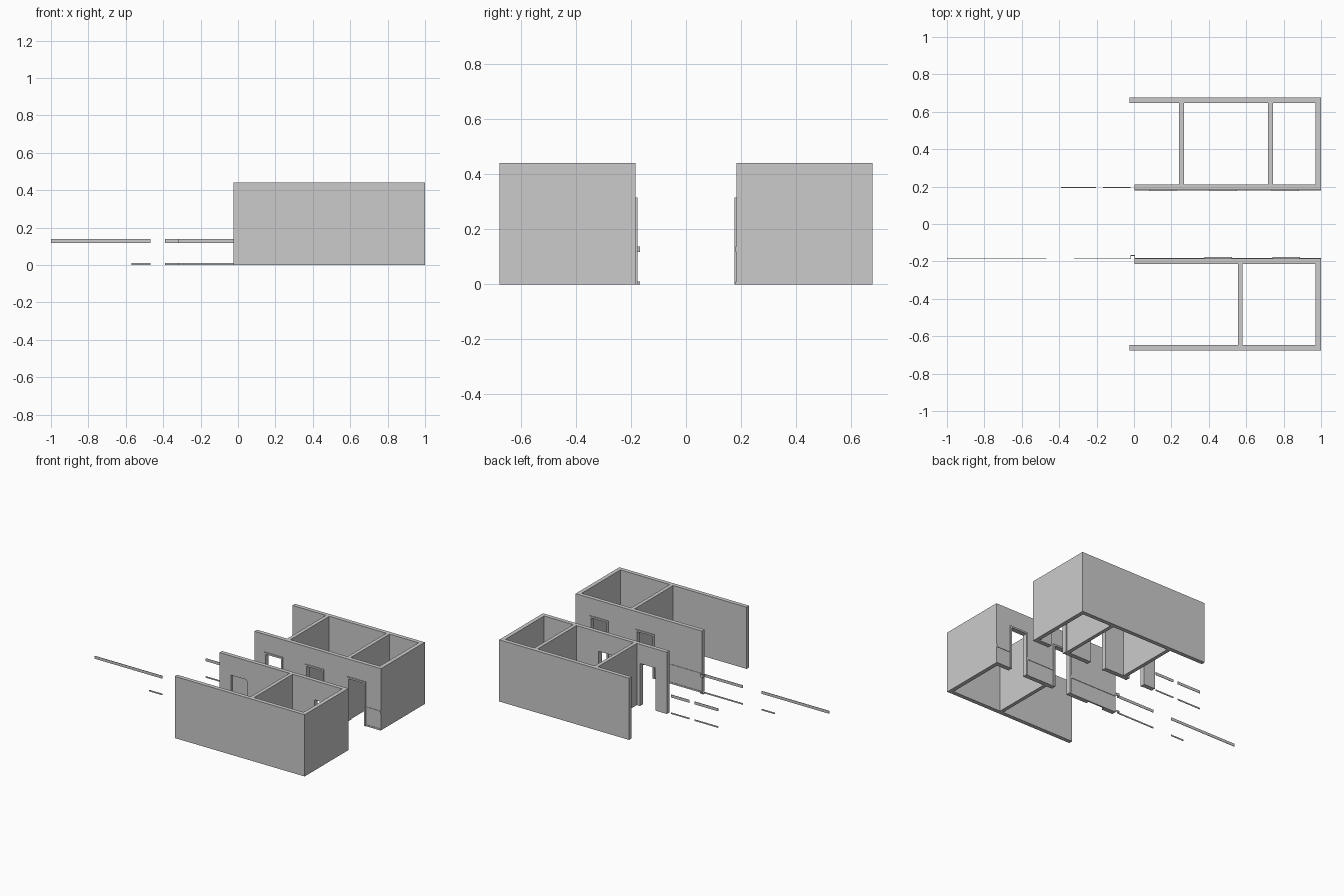
import bpy, bmesh, math
from mathutils import Vector

if "Cube" in bpy.data.objects:
    bpy.data.objects.remove(bpy.data.objects["Cube"])

H = 0.44            # wall height
OUT = 0.677         # outer face of both blocks
T = 0.029           # wall thickness
DOOR_H = 0.303
FRAME = 0.012


def finish(name, bm):
    bmesh.ops.recalc_face_normals(bm, faces=bm.faces)
    me = bpy.data.meshes.new(name)
    bm.to_mesh(me)
    bm.free()
    ob = bpy.data.objects.new(name, me)
    bpy.context.collection.objects.link(ob)
    return ob


def prism(name, pts, offset):
    """Extrude a flat outline along an offset vector."""
    bm = bmesh.new()
    f = bm.faces.new([bm.verts.new(p) for p in pts])
    r = bmesh.ops.extrude_face_region(bm, geom=[f])
    vs = [v for v in r["geom"] if isinstance(v, bmesh.types.BMVert)]
    bmesh.ops.translate(bm, verts=vs, vec=Vector(offset))
    return finish(name, bm)


def box(name, x, y, z):
    y = sorted(y)
    pts = [(x[0], y[0], z[0]), (x[1], y[0], z[0]), (x[1], y[1], z[0]), (x[0], y[1], z[0])]
    return prism(name, pts, (0, 0, z[1] - z[0]))


def door_wall(name, x0, x1, y0, y1, doors):
    """Wall with floor-to-head openings; a door is (left, right, corner radius)."""
    pts = [(x0, 0)]
    for a, b, r in doors:
        pts += [(a, 0), (a, DOOR_H)]
        if r:
            for i in range(5):
                t = math.radians(90 - 22.5 * i)
                pts.append((b - r + r * math.cos(t), DOOR_H - r + r * math.sin(t)))
        else:
            pts.append((b, DOOR_H))
        pts.append((b, 0))
    pts += [(x1, 0), (x1, H), (x0, H)]
    return prism(name, [(x, y0, z) for x, z in pts], (0, y1 - y0, 0))


def door_frame(name, a, b, y0, y1):
    o, t = FRAME, DOOR_H
    pts = [(a - o, 0), (a, 0), (a, t), (b, t), (b, 0), (b + o, 0), (b + o, t + o), (a - o, t + o)]
    return prism(name, [(x, y0, z) for x, z in pts], (0, y1 - y0, 0))


def block(label, s, face, doors, partitions, niche=None):
    """One row of rooms; s is the side of the corridor (+1 back, -1 front)."""
    yi, yo = s * face, s * OUT
    # outer long wall and end wall in one L-shaped outline
    L = [(-0.025, yo), (1, yo), (1, yi), (1 - T, yi), (1 - T, yo - s * T), (-0.025, yo - s * T)]
    prism(label + "_outer_wall", [(x, y, 0) for x, y in L], (0, 0, H))
    # corridor wall
    holes = [(a, b, 0) for a, b in doors]
    if niche:
        holes = sorted(holes + [niche])
        box(label + "_niche_back", niche[:2], (yi, yi + s * 0.008), (0, DOOR_H))
    door_wall(label + "_corridor_wall", 0.003, 1 - T, yi, yi + s * T, holes)
    # cross walls between rooms
    for i, x in enumerate(partitions):
        box(f"{label}_cross_wall_{i}", (x, x + 0.026), (yi + s * T, yo - s * T), (0, H))
    # door surrounds
    for i, (a, b) in enumerate(doors):
        door_frame(f"{label}_door_frame_{i}", a, b, yi - s * 0.007, yi + s * 0.002)
    # handrail and skirting between the doors
    edges = [0.003] + [e for a, b in doors for e in (a - FRAME, b + FRAME)] + [1.0]
    for i in range(0, len(edges), 2):
        span = (edges[i], edges[i + 1])
        box(f"{label}_handrail_{i // 2}", span, (yi - s * 0.003, yi), (0.118, 0.138))
        box(f"{label}_skirting_{i // 2}", span, (yi - s * 0.003, yi), (0, 0.01))


block("back", 1, 0.183, [(0.092, 0.215), (0.417, 0.54), (0.747, 0.87)], [0.24, 0.716])
block("front", -1, 0.184, [(0.39, 0.512), (0.753, 0.875)], [0.555], niche=(0.092, 0.22, 0.015))


# freestanding trim strips continuing the corridor
def strip(name, x, y, z):
    box(name, x, (y - 0.0015, y + 0.0015), z)


RAIL, SKIRT = (0.118, 0.138), (0.0, 0.01)
for kind, z in (("handrail", RAIL), ("skirting", SKIRT)):
    strip(f"back_loose_{kind}_near", (-0.165, -0.018), 0.195, z)
    strip(f"back_loose_{kind}_far", (-0.39, -0.203), 0.195, z)
    strip(f"front_loose_{kind}_end", (-1.0 if kind == "handrail" else -0.57, -0.467), -0.186, z)
    # near strip steps round a small pilaster before meeting the wall
    w = 0.0015
    path = [(-0.32, -0.186 - w), (-0.016, -0.186 - w), (-0.016, -0.170), (0.003, -0.170),
            (0.003, -0.184), (0.006, -0.184), (0.006, -0.167), (-0.019, -0.167),
            (-0.019, -0.186 + w), (-0.32, -0.186 + w)]
    prism(f"front_loose_{kind}_near", [(x, y, z[0]) for x, y in path], (0, 0, z[1] - z[0]))
